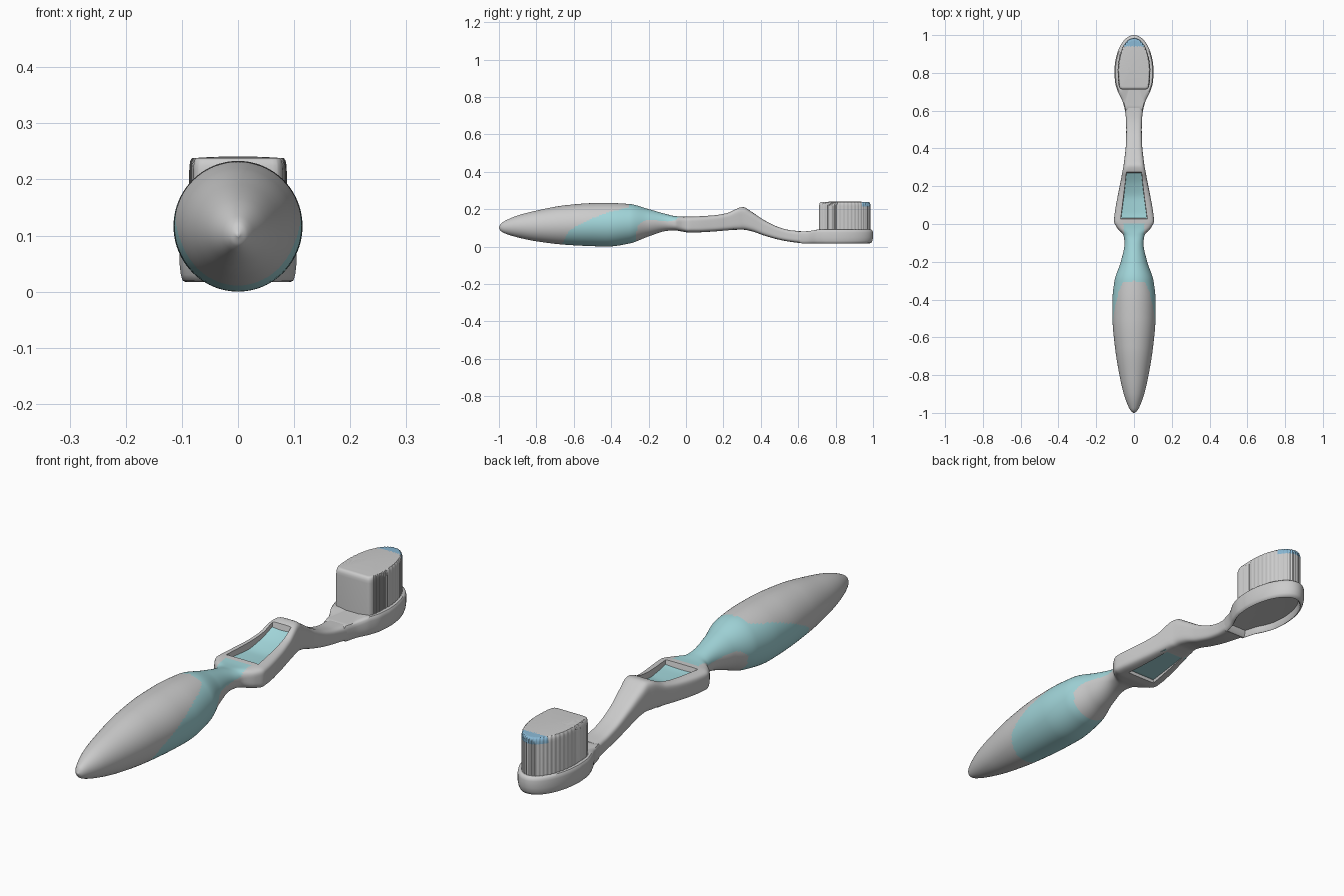
import bpy, bmesh, math

if "Cube" in bpy.data.objects:
    bpy.data.objects.remove(bpy.data.objects["Cube"])

def material(name, rgb):
    m = bpy.data.materials.new(name)
    m.diffuse_color = (*rgb, 1)
    m.use_nodes = True
    m.node_tree.nodes["Principled BSDF"].inputs["Base Color"].default_value = m.diffuse_color
    return m

GREY = material("grey_plastic", (0.8, 0.8, 0.8))
TEAL = material("teal_rubber", (0.36, 0.67, 0.70))
BLUE = material("blue_tip", (0.25, 0.48, 0.66))

def curve(pts, x):
    """Smooth monotone interpolation through (x, value) points."""
    if x <= pts[0][0]: return pts[0][1]
    if x >= pts[-1][0]: return pts[-1][1]
    d = [(b[1] - a[1]) / (b[0] - a[0]) for a, b in zip(pts, pts[1:])]
    def slope(i):
        if i == 0: return d[0]
        if i == len(d): return d[-1]
        a, b = d[i - 1], d[i]
        return 2 * a * b / (a + b) if a * b > 0 else 0
    i = max(k for k in range(len(d)) if pts[k][0] <= x)
    h = pts[i + 1][0] - pts[i][0]
    t = (x - pts[i][0]) / h
    return ((2*t**3 - 3*t*t + 1) * pts[i][1] + (t**3 - 2*t*t + t) * h * slope(i)
            + (3*t*t - 2*t**3) * pts[i + 1][1] + (t**3 - t*t) * h * slope(i + 1))

def make(name, rings, mats, pick=None, extra=None):
    """Skin closed rings of points, cap both ends, colour faces with pick(centre)."""
    bm = bmesh.new()
    vs = [[bm.verts.new(p) for p in r] for r in rings]
    n = len(vs[0])
    for a, b in zip(vs, vs[1:]):
        for i in range(n):
            bm.faces.new((a[i], a[(i + 1) % n], b[(i + 1) % n], b[i]))
    bm.faces.new(vs[0])
    bm.faces.new(vs[-1])
    bmesh.ops.recalc_face_normals(bm, faces=bm.faces)
    if pick:
        for f in bm.faces:
            f.material_index = int(pick(f.calc_center_median()))
    me = bpy.data.meshes.new(name)
    bm.to_mesh(me)
    bm.free()
    for m in mats:
        me.materials.append(m)
    ob = bpy.data.objects.new(name, me)
    bpy.context.collection.objects.link(ob)
    return ob

def smooth(ob, deg=40):
    bpy.ops.object.select_all(action='DESELECT')
    ob.select_set(True)
    bpy.context.view_layer.objects.active = ob
    bpy.ops.object.shade_smooth_by_angle(angle=math.radians(deg))

# Body: y, top, bottom, half width, squareness of section
HANDLE = [(-1, .104, .098, .003, 2), (-.99, .122, .083, .016, 2), (-.97, .136, .071, .028, 2),
          (-.9, .166, .049, .054, 2), (-.8, .192, .028, .077, 2), (-.65, .220, .010, .101, 2),
          (-.5, .232, .002, .114, 2), (-.42, .233, .000, .115, 2), (-.3, .227, .017, .103, 2),
          (-.2, .200, .054, .070, 2), (-.1, .172, .084, .050, 2.2), (-.06, .163, .086, .056, 2.6)]
NECK = [(-.02, .160, .080, .090, 4), (.015, .161, .075, .106, 5), (.05, .162, .075, .103, 5),
        (.15, .168, .080, .086, 5), (.22, .180, .086, .072, 5), (.285, .208, .090, .060, 5),
        (.305, .211, .090, .056, 4.5), (.35, .186, .082, .050, 4), (.42, .140, .058, .043, 4),
        (.5, .102, .036, .041, 4), (.56, .087, .025, .043, 4), (.615, .082, .018, .050, 4)]
TABLE = HANDLE + NECK
COL = [[(r[0], r[k]) for r in TABLE] for k in range(1, 5)]

def section(y, n=96):
    top, bot, w, e = (curve(c, y) for c in COL)
    def p(v):
        return math.copysign(abs(v) ** (2 / e), v)
    ts = [2 * math.pi * i / n for i in range(n)]
    return [(w * p(math.cos(t)), y, (top + bot) / 2 + (top - bot) / 2 * p(math.sin(t))) for t in ts]

UPPER = [(-.67, .0), (-.62, .085), (-.5, .15), (-.4, .187), (-.305, .213), (-.295, .3)]
LOWER = [(-.29, -.05), (-.27, .03), (-.26, .11), (-.2, .142), (-.1, .136), (0, .145)]

def grip_colour(c):
    if c.y < -.28: return c.z < curve(UPPER, c.y) and c.y > -.68
    return c.y < 0 and c.z > curve(LOWER, c.y) and (c.y < -.07 or abs(c.x) < .055)

ys = [-1 + .03 * (i / 12) ** 2 for i in range(12)] + [-.97 + 1.585 * i / 210 for i in range(211)]
body = make("handle_and_neck", [section(y) for y in ys], [GREY, TEAL], grip_colour)

# Thumb rest opening cut through the frame
def trapezoid(y0, y1, w0, w1, z0, z1):
    return [(-w0, y0, z0), (w0, y0, z0), (w1, y1, z1), (-w1, y1, z1)]

cutter = make("opening_cutter", [trapezoid(.045, .24, .062, .036, .05, .05),
                                 trapezoid(.04, .25, .064, .037, .105, .105),
                                 trapezoid(.002, .288, .082, .042, .26, .26)], [])
cutter.hide_render = True
mod = body.modifiers.new("opening", 'BOOLEAN')
mod.operation, mod.object, mod.solver = 'DIFFERENCE', cutter, 'EXACT'
bpy.context.view_layer.objects.active = body
bpy.ops.object.modifier_apply(modifier=mod.name)
bpy.data.objects.remove(cutter)
smooth(body)

# Rubber thumb pad with a dished top
FLOOR = [(-.01, .153), (.06, .142), (.13, .141), (.2, .156), (.295, .199)]
pad_rings = []
for i in range(25):
    y = -.01 + .3 * i / 24
    w, top = .085 - .037 * i / 24, curve(FLOOR, y)
    bot = .09 if .03 < y < .26 else .1
    pad_rings.append([(-w, y, bot), (w, y, bot)] +
                     [(w * (1 - k / 4), y, top - .004 * (1 - (1 - k / 4) ** 2)) for k in range(9)])
smooth(make("thumb_pad", pad_rings, [TEAL]))

def stack(outline, centre, levels, dz=lambda y, z: 0):
    """Rings of one plan outline, each scaled about a centre and set to a height."""
    rings = []
    for s, z in levels:
        r = [(x * s, centre + (y - centre) * s) for x, y in outline]
        rings.append([(x, y, z + dz(y, z)) for x, y in r])
    return rings

def plan(side, y_mid, w, length, n):
    """Half outline table from the neck, then an elliptical far end, mirrored."""
    y0 = side[0][0]
    right = [(curve(side, y0 + (y_mid - y0) * i / n), y0 + (y_mid - y0) * i / n) for i in range(n)]
    right += [(w * math.cos(t), y_mid + length * math.sin(t))
              for t in (math.pi / 2 * i / n for i in range(n + 1))]
    return right + [(-x, y) for x, y in reversed(right[:-1])]

# Brush head with a hollow underside
head_plan = plan([(.597, .046), (.65, .061), (.7, .085), (.75, .100), (.8, .104)], .8, .104, .2, 32)
def head_dip(y, z):
    return -.009 * min(1, max(0, (.70 - y) / .05)) if z > .07 else 0
smooth(make("brush_head", stack(head_plan, .81,
       [(.02, .045), (.5, .045), (.84, .043), (.87, .022), (.90, .017), (.95, .020), (.98, .030), (1, .048),
        (1, .075), (.985, .085), (.95, .090), (.85, .090), (.02, .090)], head_dip), [GREY]), 50)

# Bristle block with vertical ripples and a blue far edge
base = plan([(.712, .062), (.715, .071), (.725, .078), (.75, .083), (.81, .086)], .81, .086, .175, 90)
bristle_plan = []
for i, (x, y) in enumerate(base):
    k = 1 + (.012 * math.sin(i * math.pi / 3.5) if y > .73 else 0)
    bristle_plan.append((x * k, .85 + (y - .85) * k))
tip_levels = [(1, .08), (1, .215), (.995, .225), (.975, .234), (.94, .238)]
tip_levels += [(s / 100, .241 - .003 * (s / 90) ** 2) for s in (88, 82, 76, 70, 64, 50, 25, 2)]
smooth(make("bristles", stack(bristle_plan, .85, tip_levels), [GREY, BLUE],
            lambda c: c.y > .94 and c.z > .216), 50)
